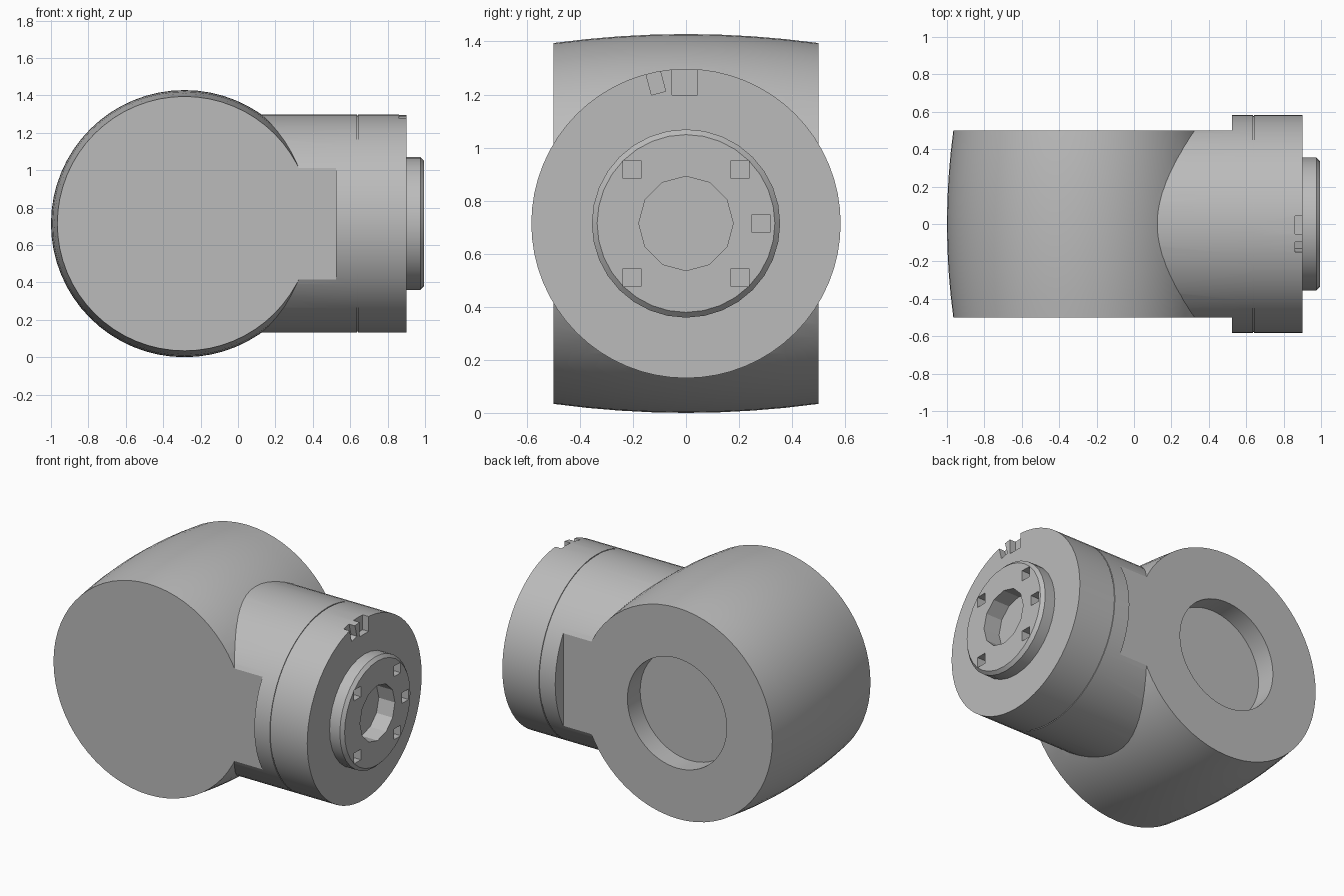
import bpy
import bmesh
from math import pi, radians, sin, cos
from mathutils import Matrix, Vector

if "Cube" in bpy.data.objects:
    bpy.data.objects.remove(bpy.data.objects["Cube"], do_unlink=True)

AXIS_Z = 0.715
BARREL_X = -0.286

grey = bpy.data.materials.new("machined grey")
grey.use_nodes = True
grey.diffuse_color = (0.5, 0.5, 0.5, 1)
grey.node_tree.nodes["Principled BSDF"].inputs["Base Color"].default_value = (0.5, 0.5, 0.5, 1)


def finish(bm, name):
    bmesh.ops.recalc_face_normals(bm, faces=bm.faces)
    mesh = bpy.data.meshes.new(name)
    bm.to_mesh(mesh)
    bm.free()
    mesh.materials.append(grey)
    obj = bpy.data.objects.new(name, mesh)
    bpy.context.collection.objects.link(obj)
    return obj


def turned(name, profile, axis, centre, sides=64, phase=0.0):
    """Closed solid turned about 'X' or 'Y' from (position, radius) points."""
    bm = bmesh.new()
    rings = []
    for pos, r in profile:
        ring = []
        for i in range(sides):
            a = 2 * pi * i / sides + phase
            u, v = r * cos(a), r * sin(a)
            p = Vector((pos, u, v)) if axis == "X" else Vector((u, pos, v))
            ring.append(bm.verts.new(p + Vector(centre)))
        rings.append(ring)
    for a, b in zip(rings, rings[1:]):
        for i in range(sides):
            j = (i + 1) % sides
            bm.faces.new((a[i], a[j], b[j], b[i]))
    bm.faces.new(rings[0])
    bm.faces.new(rings[-1])
    return finish(bm, name)


def block(name, centre, size, tilt=0.0):
    bm = bmesh.new()
    bmesh.ops.create_cube(bm, size=1, matrix=Matrix.Translation(centre)
                          @ Matrix.Rotation(tilt, 4, "X") @ Matrix.Diagonal((*size, 1)))
    return finish(bm, name)


def combine(target, other, operation):
    mod = target.modifiers.new("combine", "BOOLEAN")
    mod.operation = operation
    mod.solver = "EXACT"
    mod.object = other
    bpy.context.view_layer.objects.active = target
    bpy.ops.object.modifier_apply(modifier=mod.name)
    bpy.data.objects.remove(other, do_unlink=True)


def smooth(obj):
    bpy.ops.object.select_all(action="DESELECT")
    obj.select_set(True)
    bpy.context.view_layer.objects.active = obj
    bpy.ops.object.shade_smooth_by_angle(angle=radians(25))


# Arm: round neck with a fine seam groove, flattened on both sides
arm_centre = (0, 0, AXIS_Z)
R = 0.583
housing = turned("joint_housing", [(-0.1, R), (0.635, R), (0.635, R - 0.005),
                                   (0.641, R - 0.005), (0.641, R), (0.902, R)], "X", arm_centre)
for side in (-1, 1):
    combine(housing, block("flat_cutter", (0.0, side * 0.75, AXIS_Z), (1.05, 0.5, 2)), "DIFFERENCE")

# Barrel: slightly crowned drum lying across the arm
crown = [(y, 0.714 - 0.034 * (abs(y) / 0.5) ** 2)
         for y in (-0.5, -0.375, -0.25, -0.125, 0, 0.125, 0.25, 0.375, 0.5)]
barrel_centre = (BARREL_X, 0, AXIS_Z)
combine(housing, turned("barrel", crown, "Y", barrel_centre), "UNION")

# Round recess in the rear end of the barrel
combine(housing, turned("recess_cutter", [(0.37, 0.354), (0.7, 0.354)], "Y", barrel_centre),
        "DIFFERENCE")

# Locating notches on the rim of the arm
combine(housing, block("notch_cutter", (0.92, -0.005, 1.29), (0.12, 0.095, 0.18)), "DIFFERENCE")
combine(housing, block("side_notch_cutter", (0.92, -0.115, 1.25), (0.12, 0.055, 0.09),
                       radians(15)), "DIFFERENCE")
smooth(housing)

# Output flange with chamfered edge, centre bore and screw pockets
flange = turned("output_flange", [(0.85, 0.355), (0.975, 0.355), (0.995, 0.335)],
                "X", arm_centre, 32)
combine(flange, turned("bore_cutter", [(0.88, 0.178), (1.1, 0.178)], "X", arm_centre, 12),
        "DIFFERENCE")
for y, z in ((-0.203, 0.203), (0.203, 0.203), (0.283, 0), (-0.203, -0.203), (0.203, -0.203)):
    pocket = turned("pocket_cutter", [(0.935, 0.048), (1.1, 0.048)], "X",
                    (0, y, AXIS_Z + z), 4, pi / 4)
    combine(flange, pocket, "DIFFERENCE")

# Open the arm face behind the bore
combine(housing, turned("bore_relief", [(0.87, 0.2), (1.1, 0.2)], "X", arm_centre, 24), "DIFFERENCE")
smooth(flange)

# Rest the joint on the ground
bpy.context.view_layer.update()
low = min((housing.matrix_world @ v.co).z for v in housing.data.vertices)
for obj in (housing, flange):
    obj.location.z -= low
